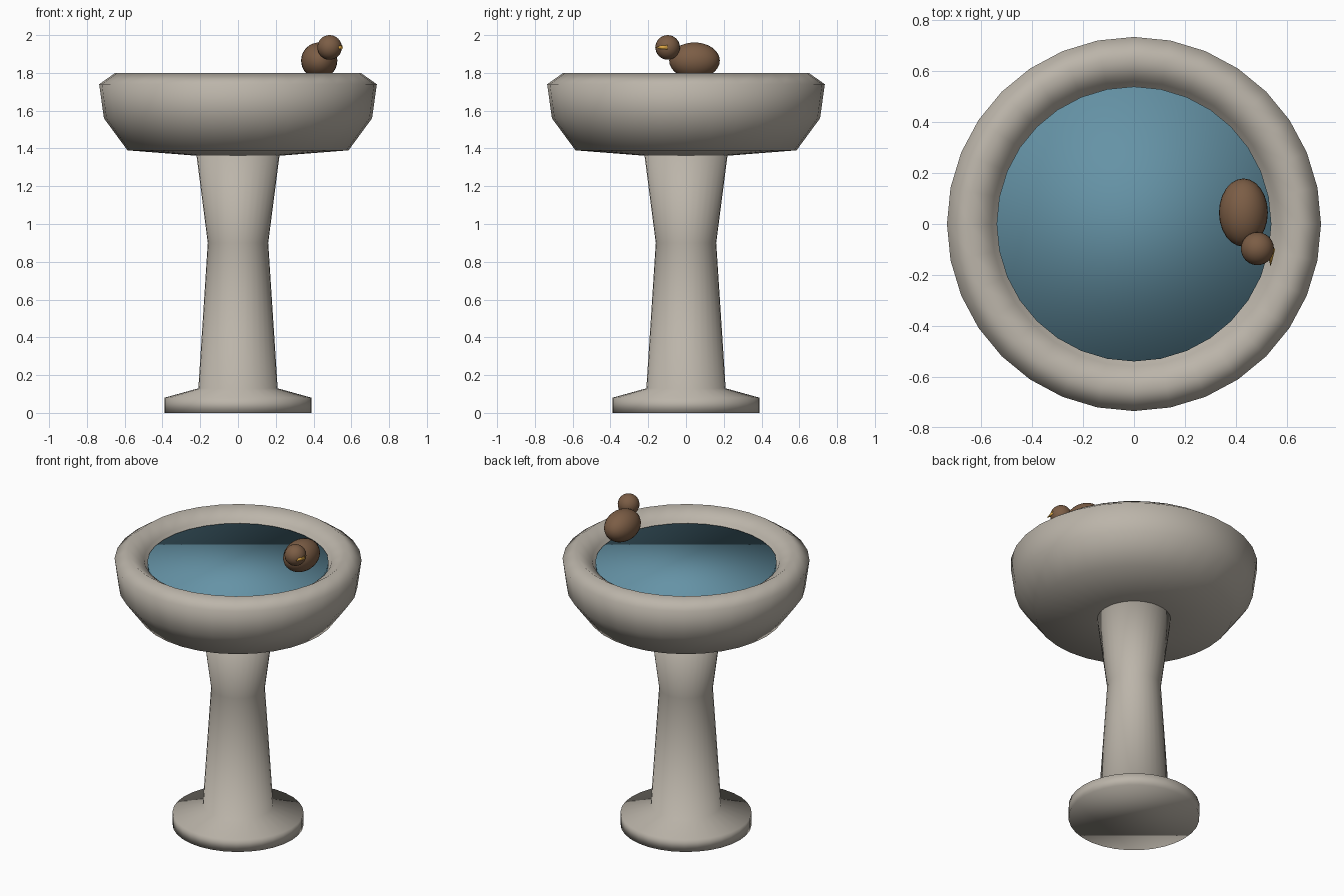
import bpy, bmesh, math

if "Cube" in bpy.data.objects:
    bpy.data.objects.remove(bpy.data.objects["Cube"])

SIDES = 32


def material(name, rgb):
    m = bpy.data.materials.new(name)
    m.diffuse_color = (*rgb, 1)
    m.use_nodes = True
    m.node_tree.nodes["Principled BSDF"].inputs["Base Color"].default_value = m.diffuse_color
    return m


stone = material("stone", (0.50, 0.46, 0.40))
water_blue = material("water_blue", (0.13, 0.29, 0.38))
feather = material("feather", (0.20, 0.11, 0.06))
orange = material("orange", (0.75, 0.40, 0.06))


def finish(ob, name, mat):
    ob.name = name
    ob.data.materials.append(mat)
    for p in ob.data.polygons:
        p.use_smooth = True
    return ob


def lathe(name, profile, mat, cap_first=False, cap_last=False):
    """Revolve (radius, z) points around z."""
    bm = bmesh.new()
    rings = []
    for r, z in profile:
        rings.append([bm.verts.new((r * math.cos(2 * math.pi * i / SIDES),
                                    r * math.sin(2 * math.pi * i / SIDES), z))
                      for i in range(SIDES)])
    for a, b in zip(rings, rings[1:]):
        for i in range(SIDES):
            j = (i + 1) % SIDES
            bm.faces.new((a[i], a[j], b[j], b[i]))
    if cap_first:
        bm.faces.new(rings[0][::-1])
    if cap_last:
        bm.faces.new(rings[-1])
    me = bpy.data.meshes.new(name)
    bm.to_mesh(me)
    bm.free()
    ob = bpy.data.objects.new(name, me)
    bpy.context.collection.objects.link(ob)
    return finish(ob, name, mat)


def ball(name, loc, radii, mat):
    bpy.ops.mesh.primitive_uv_sphere_add(segments=24, ring_count=16, radius=1, location=loc)
    ob = bpy.context.object
    ob.scale = radii
    return finish(ob, name, mat)


# Foot and waisted column
lathe("pedestal", [(0.39, 0), (0.39, 0.08), (0.21, 0.13), (0.16, 0.90), (0.22, 1.365)],
      stone, cap_first=True, cap_last=True)

# Basin with thick rolled rim and hollow inside
lathe("basin", [(0.20, 1.36), (0.585, 1.39), (0.71, 1.56), (0.735, 1.74), (0.65, 1.80),
                (0.56, 1.74), (0.48, 1.55), (0.20, 1.48)],
      stone, cap_first=True, cap_last=True)

# Water surface
bpy.ops.mesh.primitive_cylinder_add(vertices=SIDES, radius=0.54, depth=0.03,
                                    location=(0, 0, 1.71))
finish(bpy.context.object, "water", water_blue)

# Small bird
ball("bird_body", (0.43, 0.045, 1.865), (0.096, 0.134, 0.096), feather)
ball("bird_head", (0.485, -0.097, 1.935), (0.065, 0.065, 0.065), feather)
bpy.ops.mesh.primitive_cone_add(vertices=12, radius1=0.018, radius2=0, depth=0.07,
                                location=(0.537, -0.132, 1.935),
                                rotation=(math.pi / 2, 0, 0))
finish(bpy.context.object, "bird_beak", orange)
